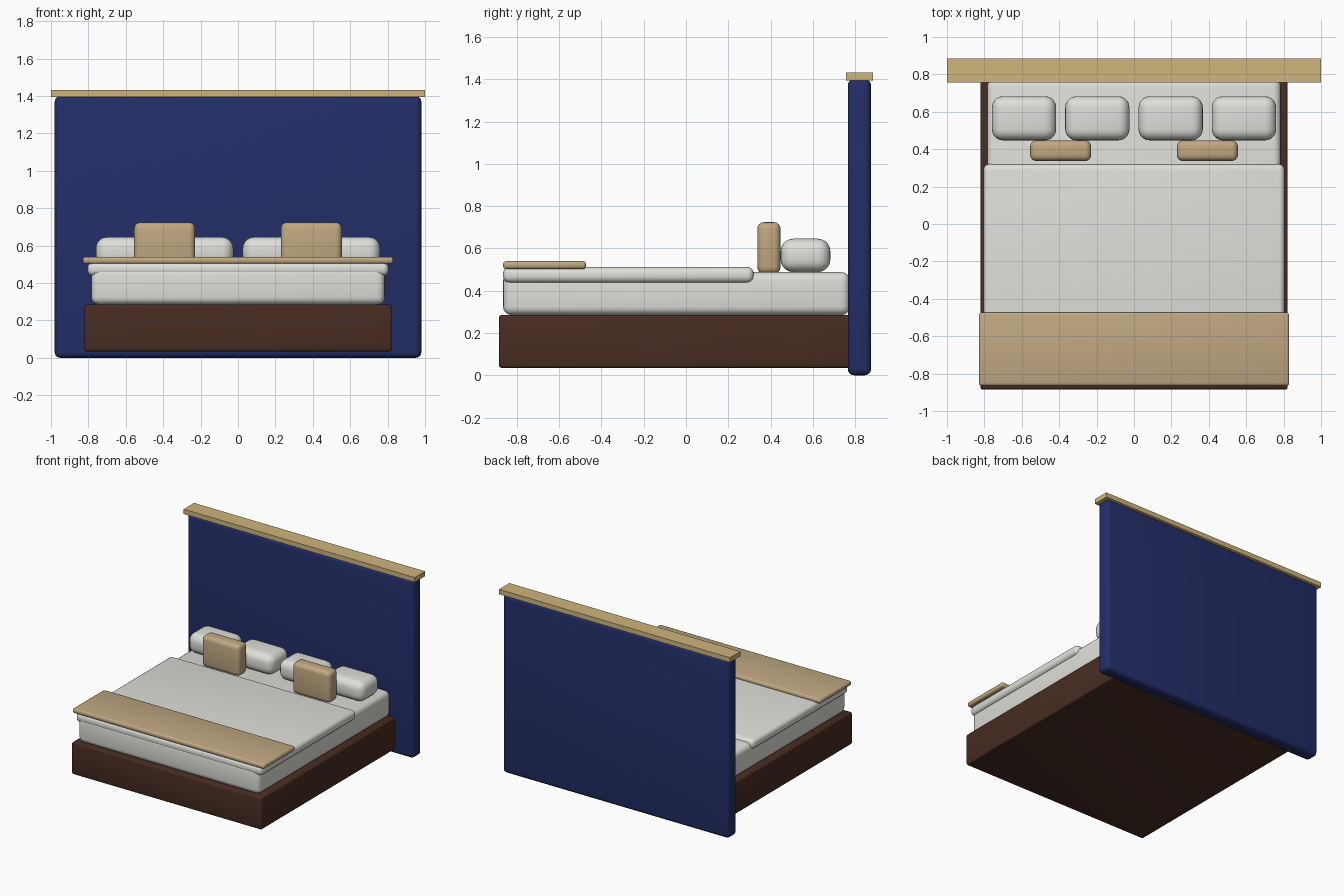
import bpy
import math

if "Cube" in bpy.data.objects:
    bpy.data.objects.remove(bpy.data.objects["Cube"])


def material(name, rgb):
    m = bpy.data.materials.new(name)
    m.diffuse_color = (*rgb, 1.0)
    m.use_nodes = True
    m.node_tree.nodes["Principled BSDF"].inputs["Base Color"].default_value = m.diffuse_color
    return m


NAVY = material("navy upholstery", (0.017, 0.027, 0.14))
BRASS = material("gold trim", (0.62, 0.46, 0.20))
WOOD = material("dark brown wood", (0.065, 0.025, 0.016))
LINEN = material("off white linen", (0.74, 0.74, 0.70))
TAN = material("tan fabric", (0.53, 0.39, 0.22))


def box(name, x, y, z, mat, bevel=0.0, segments=4):
    """Rounded box from (min, max) ranges on each axis."""
    lo, hi = zip(x, y, z)
    bpy.ops.mesh.primitive_cube_add(size=1, location=[(a + b) / 2 for a, b in zip(lo, hi)])
    ob = bpy.context.object
    ob.name = name
    ob.scale = [b - a for a, b in zip(lo, hi)]
    bpy.ops.object.transform_apply(location=False, rotation=False, scale=True)
    ob.data.materials.append(mat)
    if bevel:
        mod = ob.modifiers.new("rounding", "BEVEL")
        mod.width = bevel
        mod.segments = segments
        bpy.ops.object.modifier_apply(modifier=mod.name)
        bpy.ops.object.shade_smooth_by_angle(angle=math.radians(35))
    return ob


# Headboard and its cap rail
box("headboard", (-0.98, 0.98), (0.765, 0.875), (0, 1.40), NAVY, 0.03)
box("headboard_cap", (-1, 1), (0.757, 0.885), (1.395, 1.433), BRASS)

# Bed base and mattress
box("bed_base", (-0.822, 0.822), (-0.885, 0.78), (0.035, 0.285), WOOD, 0.012, 3)
box("mattress", (-0.785, 0.785), (-0.865, 0.775), (0.285, 0.488), LINEN, 0.04)

# Bedding layers
box("duvet", (-0.805, 0.805), (-0.865, 0.32), (0.438, 0.512), LINEN, 0.03)
box("throw_blanket", (-0.83, 0.83), (-0.865, -0.473), (0.502, 0.54), TAN, 0.015, 3)

# Row of four pillows
for i, cx in enumerate((-0.588, -0.196, 0.196, 0.588)):
    box(f"pillow_{i + 1}", (cx - 0.172, cx + 0.172), (0.447, 0.683),
        (0.488, 0.646), LINEN, 0.06, 5)

# Two upright cushions
for side, cx in (("left", -0.392), ("right", 0.392)):
    box(f"cushion_{side}", (cx - 0.163, cx + 0.163), (0.337, 0.447),
        (0.48, 0.724), TAN, 0.032)
